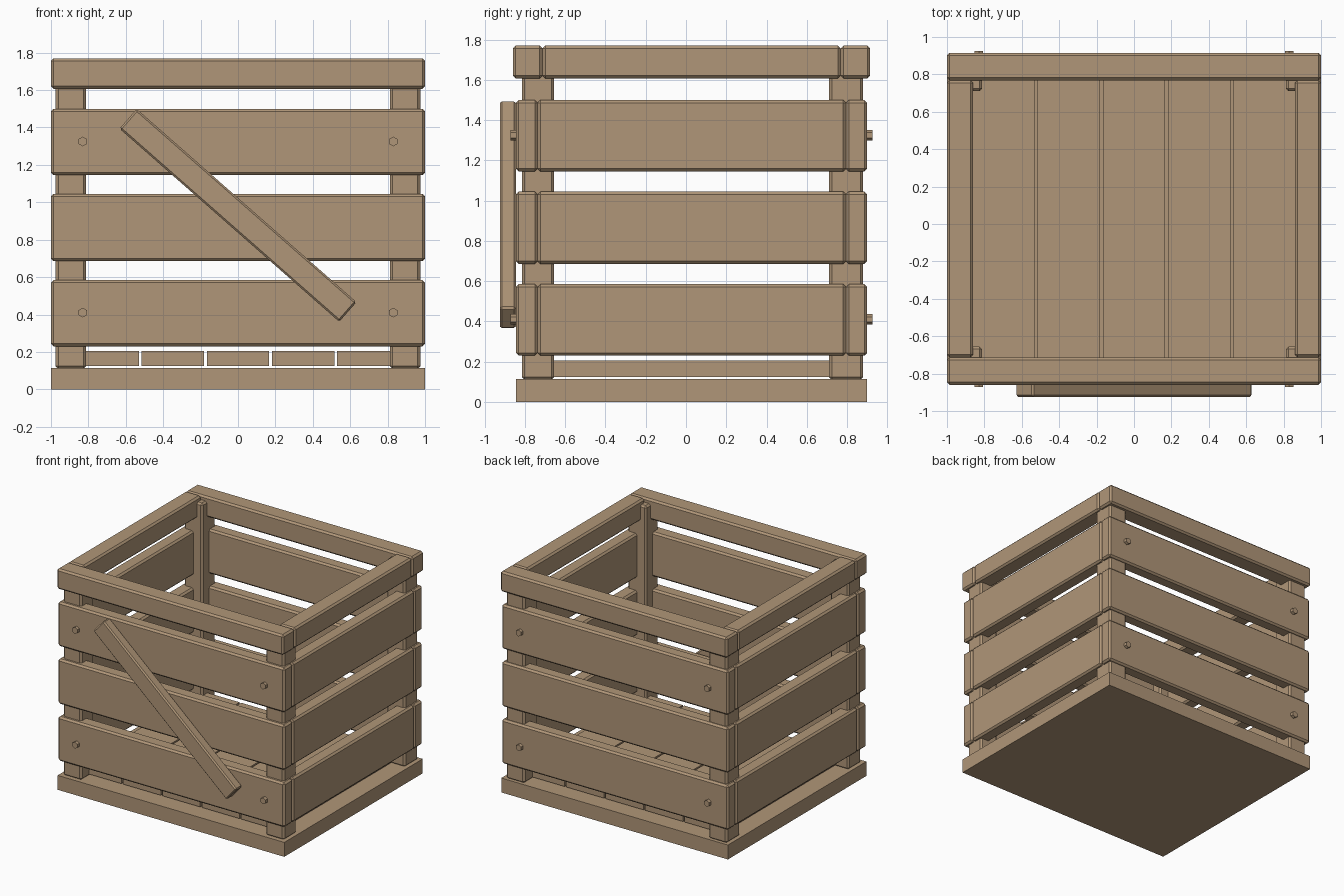
import bpy, bmesh, math
from mathutils import Matrix

if "Cube" in bpy.data.objects:
    bpy.data.objects.remove(bpy.data.objects["Cube"])

wood = bpy.data.materials.new("light brown wood")
wood.diffuse_color = (0.434, 0.305, 0.188, 1)
wood.use_nodes = True
wood.node_tree.nodes["Principled BSDF"].inputs["Base Color"].default_value = wood.diffuse_color


def finish(name, bm):
    me = bpy.data.meshes.new(name)
    bm.to_mesh(me)
    bm.free()
    me.materials.append(wood)
    ob = bpy.data.objects.new(name, me)
    bpy.context.collection.objects.link(ob)
    return ob


def board(name, x, y, z, chamfer=0.014):
    """Chamfered box from (min, max) ranges."""
    bm = bmesh.new()
    size = [b - a for a, b in (x, y, z)]
    mid = [(a + b) / 2 for a, b in (x, y, z)]
    bmesh.ops.create_cube(bm, size=1, matrix=Matrix.Diagonal((*size, 1)))
    if chamfer:
        bmesh.ops.bevel(bm, geom=bm.edges[:], offset=chamfer, segments=1, affect='EDGES')
    ob = finish(name, bm)
    ob.location = mid
    return ob


def bolt(name, x, y, z):
    """Hexagonal bolt head lying along y."""
    bm = bmesh.new()
    bmesh.ops.create_cone(bm, cap_ends=True, segments=6, radius1=0.026, radius2=0.026, depth=0.03)
    # turn a corner upwards
    bmesh.ops.rotate(bm, verts=bm.verts, matrix=Matrix.Rotation(math.pi / 2, 3, 'X'))
    if max(v.co.z for v in bm.verts) < 0.0255:
        bmesh.ops.rotate(bm, verts=bm.verts, matrix=Matrix.Rotation(math.pi / 6, 3, 'Y'))
    finish(name, bm).location = (x, y, z)


# base slab and floor slats
board("base", (-1, 1), (-0.845, 0.9), (0, 0.115), 0)
for i in range(5):
    cx = (i - 2) * 0.348
    board("floor_slat", (cx - 0.167, cx + 0.167), (-0.715, 0.775), (0.125, 0.205), 0)

# corner posts
for x in ((-0.975, -0.812), (0.812, 0.975)):
    for y in ((-0.815, -0.655), (0.71, 0.88)):
        board("corner_post", x, y, (0.11, 1.735))

# wall planks
for z in ((0.23, 0.585), (0.685, 1.045), (1.145, 1.5)):
    board("front_plank", (-1, 1), (-0.845, -0.737), z)
    board("back_plank", (-1, 1), (0.795, 0.9), z)
    for x in ((-1, -0.89), (0.89, 1)):
        board("side_plank", x, (-0.737, 0.795), z)

# top rim
rim = (1.607, 1.77)
board("front_rim", (-1, 1), (-0.86, -0.713), rim)
board("back_rim", (-1, 1), (0.768, 0.915), rim)
for x in ((-1, -0.86), (0.86, 1)):
    board("side_rim", x, (-0.713, 0.768), rim)

# diagonal brace on the front
brace = board("front_brace", (-0.782, 0.782), (-0.925, -0.845), (0.86, 1.0), 0.01)
brace.rotation_euler.y = math.radians(41.3)

# bolts
for x in (-0.83, 0.83):
    for z in (0.41, 1.325):
        bolt("front_bolt", x, -0.856, z)
        bolt("back_bolt", x, 0.911, z)
